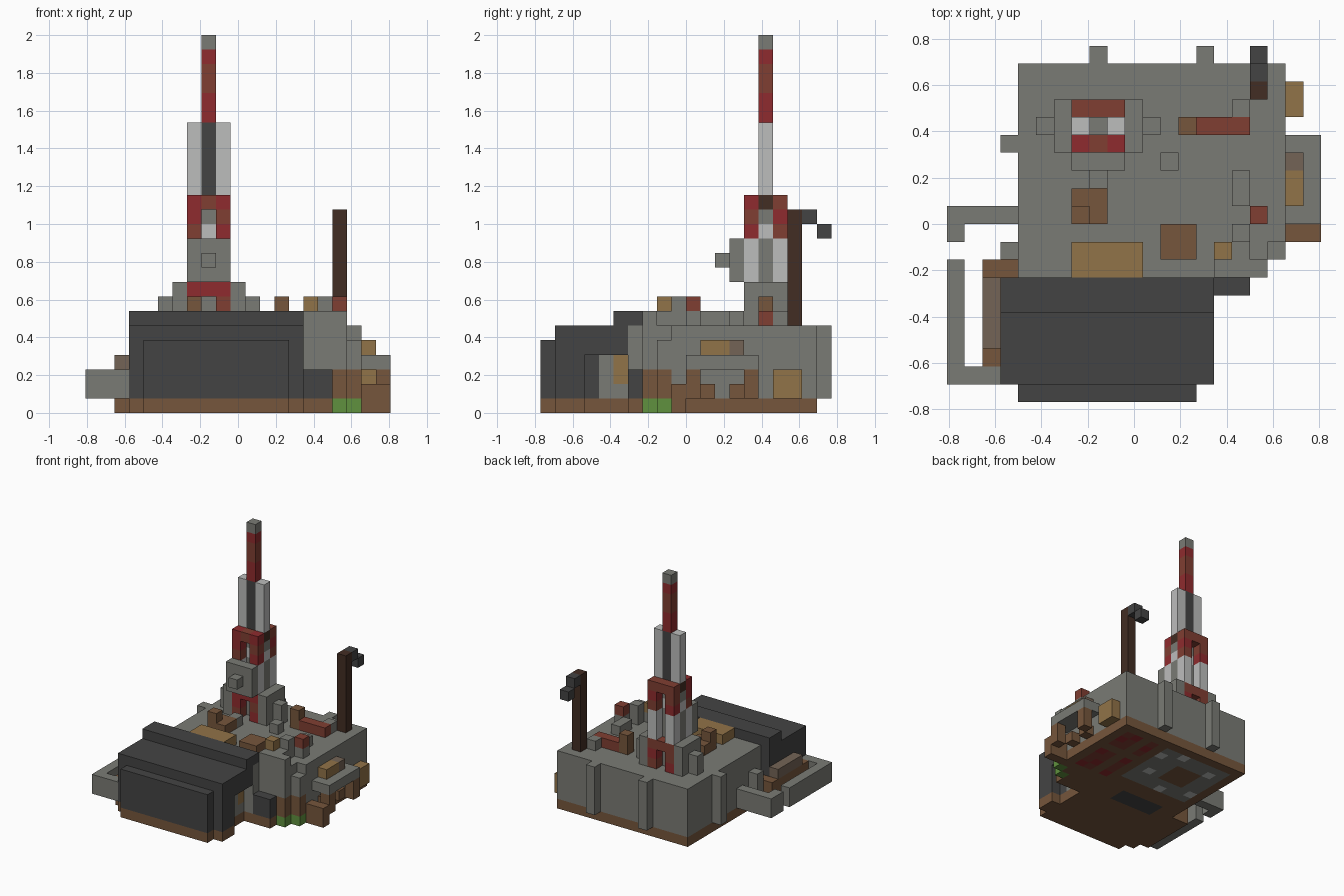
import bpy
import bmesh
from mathutils import Vector

default_cube = bpy.data.objects.get("Cube")
if default_cube:
    bpy.data.objects.remove(default_cube, do_unlink=True)

UNIT = 2 / 26
ORIGIN = Vector((10.5, 10, 0))


def linear(channel):
    c = channel / 255
    return c / 12.92 if c <= 0.04045 else ((c + 0.055) / 1.055) ** 2.4


def material(name, *rgb):
    mat = bpy.data.materials.new(name)
    colour = [linear(c) for c in rgb] + [1]
    mat.use_nodes = True
    mat.diffuse_color = colour
    mat.node_tree.nodes["Principled BSDF"].inputs["Base Color"].default_value = colour
    return mat


gray = material("stone gray", 122, 123, 117)
light = material("light gray", 188, 189, 188)
dark = material("charcoal", 68, 68, 68)
brown = material("earth brown", 118, 86, 60)
taupe = material("taupe", 116, 100, 86)
tan = material("tan", 145, 115, 72)
red = material("red", 143, 43, 46)
rust = material("rust", 128, 62, 50)
bark = material("dark brown", 66, 45, 35)
green = material("grass green", 96, 145, 62)

cells = {}


def box(part, mat, xs, ys, zs):
    """Fill a block of grid cells; a later block replaces an earlier one."""
    for x in range(*xs):
        for y in range(*ys):
            for z in range(*zs):
                cells[x, y, z] = (part, mat)


def cube(part, mat, x, y, z):
    box(part, mat, (x, x + 1), (y, y + 1), (z, z + 1))


# Ground plate with its stepped outline
for xs, ys in (((4, 14), (0, 6)), ((3, 15), (1, 3)), ((2, 4), (2, 8)),
               ((4, 17), (6, 19)), ((17, 18), (8, 19)), ((18, 19), (9, 19))):
    box("ground_plate", brown, xs, ys, (0, 1))
# Patches on the underside of the plate
box("ground_plate", gray, (5, 13), (11, 18), (0, 1))
box("ground_plate", brown, (7, 10), (13, 16), (0, 1))
box("ground_plate", dark, (6, 11), (7, 9), (0, 1))
for x in range(14, 18):
    for y in range(9, 18):
        if (x * y + x) % 5:
            cube("ground_plate", rust if (x + y) % 3 else red, x, y, 0)
for x, y in ((5, 12), (6, 16), (8, 11), (10, 17), (11, 13), (12, 16)):
    cube("ground_plate", light, x, y, 0)

# Main block and its wall pilasters
box("main_block", gray, (4, 17), (6, 19), (1, 6))
box("main_block", gray, (17, 18), (7, 19), (1, 6))
box("main_block", gray, (18, 19), (9, 19), (1, 6))
box("main_block", gray, (18, 19), (8, 9), (3, 5))
box("main_block", gray, (3, 4), (8, 9), (1, 4))
for x in (8, 14):
    box("back_pilaster", gray, (x, x + 1), (19, 20), (1, 6))
box("side_pilaster", gray, (3, 4), (14, 15), (1, 6))

# Front hood with a recessed opening at its side
box("hood_filling", gray, (4, 14), (3, 7), (1, 4))
box("hood_filling", dark, (4, 14), (3, 4), (1, 4))
box("hood_filling", tan, (13, 14), (5, 6), (2, 4))
box("hood", dark, (3, 15), (1, 3), (1, 6))
box("hood", dark, (3, 15), (3, 6), (4, 6))
box("hood", dark, (3, 4), (3, 7), (1, 6))
box("hood", dark, (3, 15), (5, 7), (6, 7))
box("hood_front", dark, (4, 14), (0, 1), (1, 5))
for x in (15, 16):
    box("corner_wall", gray, (x, x + 1), (6, 7), (3, 6))
    for z in range(3, 6):
        cells.pop((x, 6, z))
box("corner_block", dark, (15, 17), (6, 7), (1, 3))

# Stepped corner with grass at its foot
for x, y in ((17, 7), (18, 8)):
    box("corner_post", brown, (x, x + 1), (y, y + 1), (1, 3))
    cube("grass", green, x, y, 0)

# Side shelf, its legs and what stands on and beside it
box("side_shelf", gray, (19, 21), (10, 15), (3, 4))
for y in (10, 14):
    box("shelf_leg", brown, (20, 21), (y, y + 1), (1, 3))
for y in (11, 13):
    box("shelf_leg", brown, (19, 20), (y, y + 1), (1, 2))
box("shelf_step", brown, (19, 21), (9, 10), (0, 2))
box("shelf_crate", tan, (19, 20), (11, 13), (4, 5))
cube("shelf_crate", taupe, 19, 13, 4)
box("wall_crate", tan, (19, 20), (16, 18), (1, 3))

# Gray pipe loop and the brown bench inside it
box("pipe_loop", gray, (0, 4), (10, 11), (1, 3))
box("pipe_loop", gray, (0, 1), (9, 10), (1, 3))
box("pipe_loop", gray, (0, 1), (1, 8), (1, 3))
box("pipe_loop", gray, (0, 3), (1, 2), (1, 3))
box("bench", brown, (2, 3), (2, 8), (1, 3))
box("bench", brown, (3, 4), (7, 8), (1, 3))
box("bench", taupe, (2, 3), (3, 7), (3, 4))

# Clutter on the roof
box("roof_crate", tan, (7, 11), (7, 9), (6, 7))
box("roof_crate", brown, (7, 9), (10, 12), (6, 7))
cube("roof_crate", brown, 7, 10, 7)
box("roof_crate", brown, (12, 14), (8, 10), (6, 7))
box("roof_ledge", gray, (15, 17), (7, 9), (6, 7))
cube("roof_ledge", gray, 17, 7, 6)
cube("roof_crate", tan, 15, 8, 7)
box("roof_box", gray, (16, 17), (9, 10), (6, 8))
box("roof_box", gray, (16, 17), (11, 13), (6, 7))
cube("roof_box", gray, 16, 16, 6)
cube("roof_box", gray, 12, 13, 6)
cube("roof_box", gray, 8, 12, 6)
cube("roof_lamp", gray, 17, 10, 6)
cube("roof_lamp", rust, 17, 10, 7)
box("roof_pipe", rust, (14, 17), (15, 16), (6, 7))
box("roof_pipe", brown, (13, 14), (15, 16), (6, 8))

# Lamp post with a hooked end
box("lamp_post", bark, (17, 18), (17, 18), (6, 14))
cube("lamp_hook", dark, 17, 18, 13)
cube("lamp_hook", dark, 17, 19, 12)

# Tower foot: side blocks and two arches
for x in (6, 10):
    box("tower_side", gray, (x, x + 1), (14, 17), (6, 9))
for x in (5, 11):
    box("tower_side", gray, (x, x + 1), (15, 16), (6, 8))


def arch(part, mat, other, y, z):
    """Three cells wide and high, open in the middle."""
    box(part, mat, (7, 10), (y, y + 1), (z + 2, z + 3))
    for x in (7, 9):
        box(part, mat, (x, x + 1), (y, y + 1), (z, z + 3))
    cube(part, other, 7, y, z)
    cube(part, other, 9, y, z + 1)


for z in (6, 12):
    arch("front_arch", red, rust, 14, z)
    arch("back_arch", rust, red, 16, z)
cube("front_arch", rust, 8, 14, 14)
box("tower_core", gray, (7, 10), (15, 16), (6, 9))

# Tower columns, front panel and mast
box("tower_core", gray, (7, 10), (15, 16), (9, 12))
for x in (7, 9):
    for y in (14, 16):
        box("tower_column", light, (x, x + 1), (y, y + 1), (9, 12))
    box("mast_side", light, (x, x + 1), (15, 16), (15, 20))
    cube("mast_side", light, x, 15, 12)
    cube("mast_side", gray, x, 15, 13)
    cube("mast_side", bark, x, 15, 14)
box("mast_core", dark, (8, 9), (15, 16), (14, 20))
cube("mast_core", light, 8, 15, 12)
cube("mast_core", gray, 8, 15, 13)
box("tower_panel", gray, (7, 10), (13, 14), (9, 12))
cube("tower_knob", gray, 8, 12, 10)
for mat, low, high in ((red, 20, 22), (rust, 22, 24), (red, 24, 25), (gray, 25, 26)):
    box("antenna", mat, (8, 9), (15, 16), (low, high))


# Turn each part's cells into one mesh of exposed faces
def build(part):
    bm = bmesh.new()
    mesh = bpy.data.meshes.new(part)
    slots = []
    for cell, (owner, mat) in cells.items():
        if owner != part:
            continue
        if mat not in slots:
            slots.append(mat)
            mesh.materials.append(mat)
        centre = Vector(cell) + Vector((0.5, 0.5, 0.5))
        for axis in range(3):
            for sign in (-1, 1):
                normal = Vector((0, 0, 0))
                normal[axis] = sign
                if tuple(int(c + n) for c, n in zip(cell, normal)) in cells:
                    continue
                u = Vector((0, 0, 0))
                u[(axis + 1) % 3] = 0.5
                v = normal.cross(u)
                mid = centre + normal / 2 - ORIGIN
                corners = (mid - u - v, mid + u - v, mid + u + v, mid - u + v)
                face = bm.faces.new([bm.verts.new(c * UNIT) for c in corners])
                face.material_index = slots.index(mat)
    bmesh.ops.remove_doubles(bm, verts=bm.verts, dist=UNIT / 100)
    bmesh.ops.dissolve_limit(bm, angle_limit=0.01, verts=bm.verts,
                             edges=bm.edges, delimit={"MATERIAL"})
    bm.to_mesh(mesh)
    bm.free()
    bpy.context.collection.objects.link(bpy.data.objects.new(part, mesh))


for part in dict.fromkeys(owner for owner, mat in cells.values()):
    build(part)
